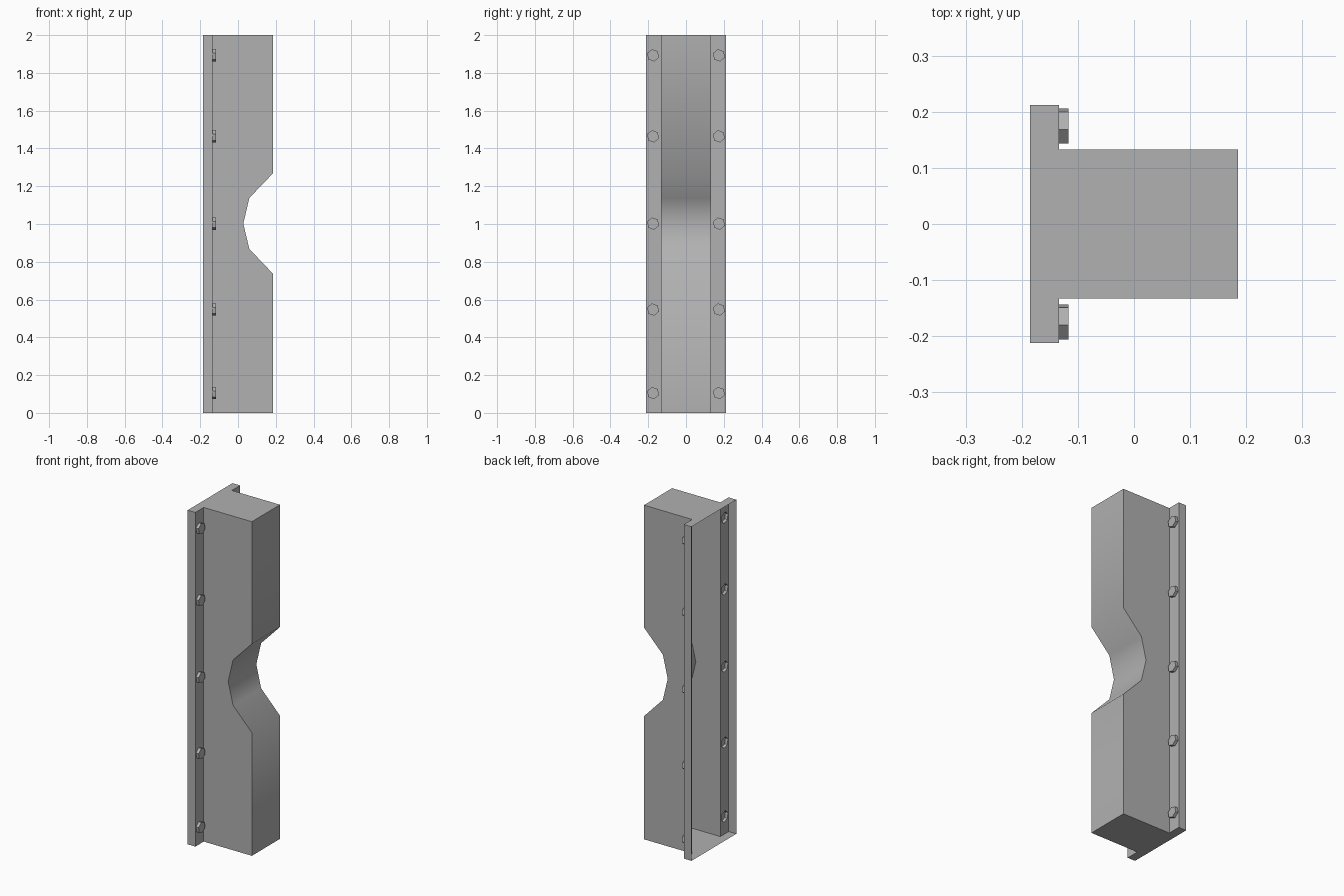
import bpy, bmesh, math
from mathutils import Vector

if "Cube" in bpy.data.objects:
    bpy.data.objects.remove(bpy.data.objects["Cube"])

BACK, STEP, FRONT = -0.185, -0.134, 0.185   # x positions
BODY_Y, FLANGE_Y, H = 0.133, 0.212, 2.0     # half widths, height
BOLT_X, BOLT_R = -0.117, 0.033
BOLT_Z = (0.105, 0.547, 1.002, 1.464, 1.893)

grey = bpy.data.materials.new("dark_grey")
grey.diffuse_color = (0.44, 0.44, 0.44, 1)
grey.use_nodes = True
grey.node_tree.nodes["Principled BSDF"].inputs["Base Color"].default_value = grey.diffuse_color


def finish(name, bm, smooth=False):
    bmesh.ops.remove_doubles(bm, verts=bm.verts, dist=1e-5)
    me = bpy.data.meshes.new(name)
    bm.to_mesh(me)
    bm.free()
    me.materials.append(grey)
    ob = bpy.data.objects.new(name, me)
    bpy.context.collection.objects.link(ob)
    if smooth:
        bpy.ops.object.select_all(action='DESELECT')
        ob.select_set(True)
        bpy.context.view_layer.objects.active = ob
        bpy.ops.object.shade_smooth_by_angle(angle=math.radians(60))


def face(bm, pts):
    return bm.faces.new([bm.verts.new(p) for p in pts])


def loop_edges(bm, pts):
    vs = [bm.verts.new(p) for p in pts]
    return [bm.edges.new((a, b)) for a, b in zip(vs, vs[1:] + vs[:1])]


def hex_ring(x, y, z):
    angles = [math.radians(a) for a in range(-20, 340, 60)]
    return [(x, y + BOLT_R * math.cos(a), z + BOLT_R * math.sin(a)) for a in angles]


# Notched body: thin shell, open at the back
profile = [(STEP, 0), (FRONT, 0), (FRONT, 0.737), (0.06, 0.868), (0.028, 1.002),
           (0.06, 1.138), (FRONT, 1.268), (FRONT, H), (STEP, H)]
bm = bmesh.new()
face(bm, [(x, -BODY_Y, z) for x, z in profile])
face(bm, [(x, BODY_Y, z) for x, z in reversed(profile)])
for (x0, z0), (x1, z1) in zip(profile, profile[1:]):
    face(bm, [(x0, -BODY_Y, z0), (x0, BODY_Y, z0), (x1, BODY_Y, z1), (x1, -BODY_Y, z1)])
finish("body", bm, smooth=True)

# Flange: folded rim with hexagonal openings behind the bolts, plus end caps
bm = bmesh.new()
for s in (1, -1):
    y = s * FLANGE_Y
    rim = [(BACK, y, 0), (BACK, y, H), (STEP, y, H), (STEP, y, 0)]
    face(bm, rim if s > 0 else rim[::-1])
    edges = loop_edges(bm, [(STEP, s * BODY_Y, 0), (STEP, y, 0),
                            (STEP, y, H), (STEP, s * BODY_Y, H)])
    for z in BOLT_Z:
        edges += loop_edges(bm, hex_ring(STEP, s * 0.1745, z))
    res = bmesh.ops.triangle_fill(bm, edges=edges, use_beauty=True, normal=Vector((1, 0, 0)))
    for f in res["geom"]:
        if isinstance(f, bmesh.types.BMFace):
            f.normal_update()
            if f.normal.x < 0:
                f.normal_flip()
cap = [(BACK, -FLANGE_Y), (STEP, -FLANGE_Y), (STEP, -BODY_Y),
       (STEP, BODY_Y), (STEP, FLANGE_Y), (BACK, FLANGE_Y)]
face(bm, [(x, y, H) for x, y in cap])
face(bm, [(x, y, 0) for x, y in reversed(cap)])
finish("flange", bm)

# Hexagonal bolt heads, five per side, hollow behind
for side, y in (("right", 0.1745), ("left", -0.1745)):
    for i, z in enumerate(BOLT_Z):
        bm = bmesh.new()
        base, top = hex_ring(STEP, y, z), hex_ring(BOLT_X, y, z)
        face(bm, top)
        for k in range(6):
            n = (k + 1) % 6
            face(bm, [base[k], base[n], top[n], top[k]])
        finish(f"bolt_{side}_{i + 1}", bm)
